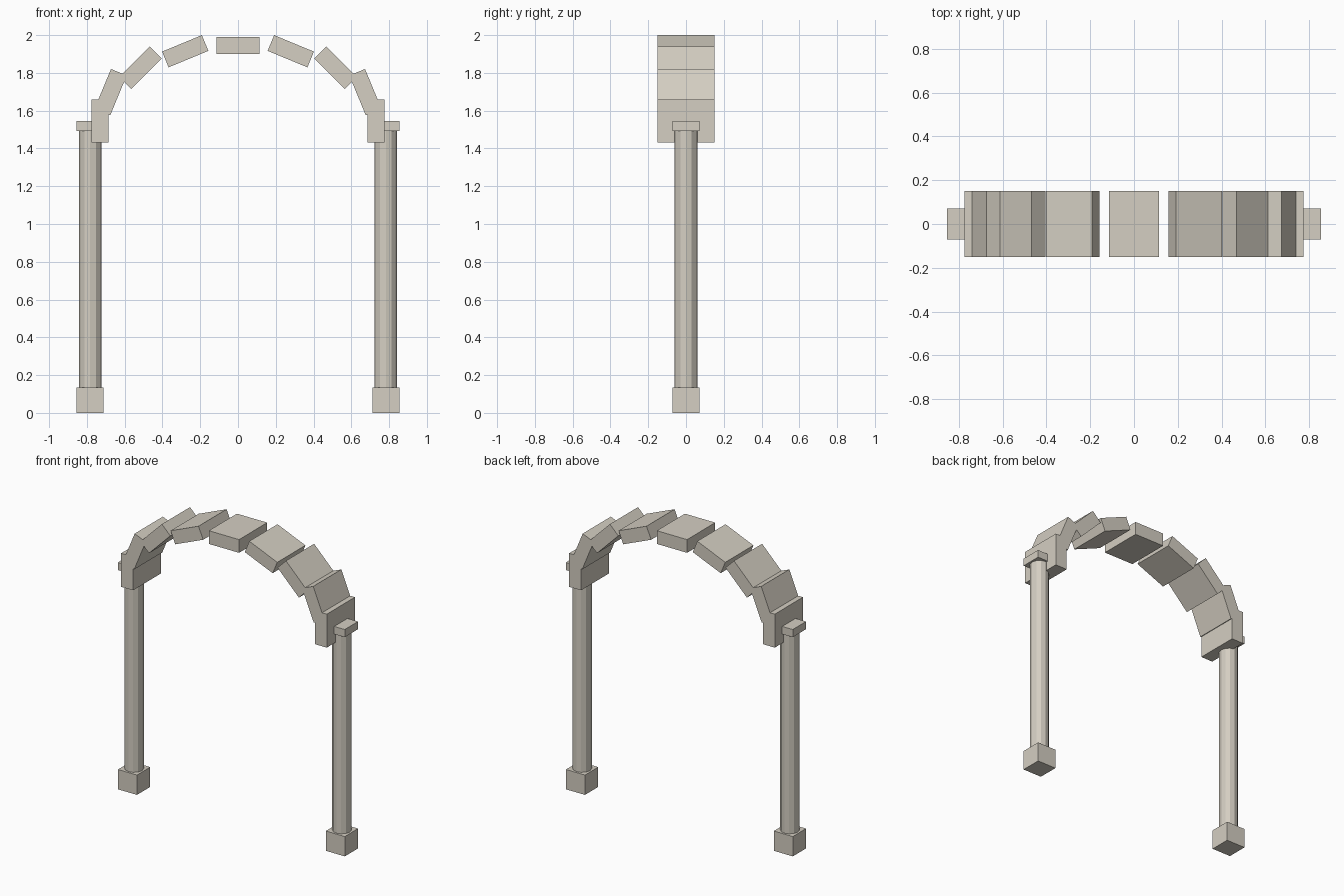
import bpy
from math import cos, sin, pi

default = bpy.data.objects.get("Cube")
if default:
    bpy.data.objects.remove(default, do_unlink=True)

# Single pale stone colour
STONE = (0.66, 0.62, 0.54, 1.0)
stone = bpy.data.materials.new("pale_stone")
stone.use_nodes = True
stone.diffuse_color = STONE
stone.node_tree.nodes["Principled BSDF"].inputs["Base Color"].default_value = STONE


def finish(name):
    obj = bpy.context.object
    obj.name = obj.data.name = name
    obj.data.materials.append(stone)
    return obj


def box(name, center, size, tilt=0.0):
    bpy.ops.mesh.primitive_cube_add(size=1, location=center, rotation=(0, tilt, 0))
    bpy.context.object.scale = size
    bpy.ops.object.transform_apply(location=False, rotation=False, scale=True)
    return finish(name)


# Columns with square base and cap
COLUMN_X = 0.783
BASE_TOP, SHAFT_TOP, CAP_TOP = 0.135, 1.493, 1.545
BLOCK = 0.143
for side, sign in (("left", 1), ("right", -1)):
    x = sign * COLUMN_X
    box(f"{side}_base", (x, 0, BASE_TOP / 2), (BLOCK, BLOCK, BASE_TOP))
    box(f"{side}_cap", (x, 0, (SHAFT_TOP + CAP_TOP) / 2),
        (BLOCK, BLOCK, CAP_TOP - SHAFT_TOP))
    bpy.ops.mesh.primitive_cylinder_add(
        vertices=12, radius=0.06, depth=SHAFT_TOP - BASE_TOP,
        location=(x, 0, (SHAFT_TOP + BASE_TOP) / 2))
    finish(f"{side}_column")

# Arch stones spread along a half ellipse, each turned by its own angle
STONES = 9
for i in range(STONES):
    angle = pi * i / (STONES - 1)
    box(f"arch_stone_{i + 1}",
        (0.73 * cos(angle), 0, CAP_TOP + 0.4 * sin(angle)),
        (0.09, 0.303, 0.228), tilt=-angle)
